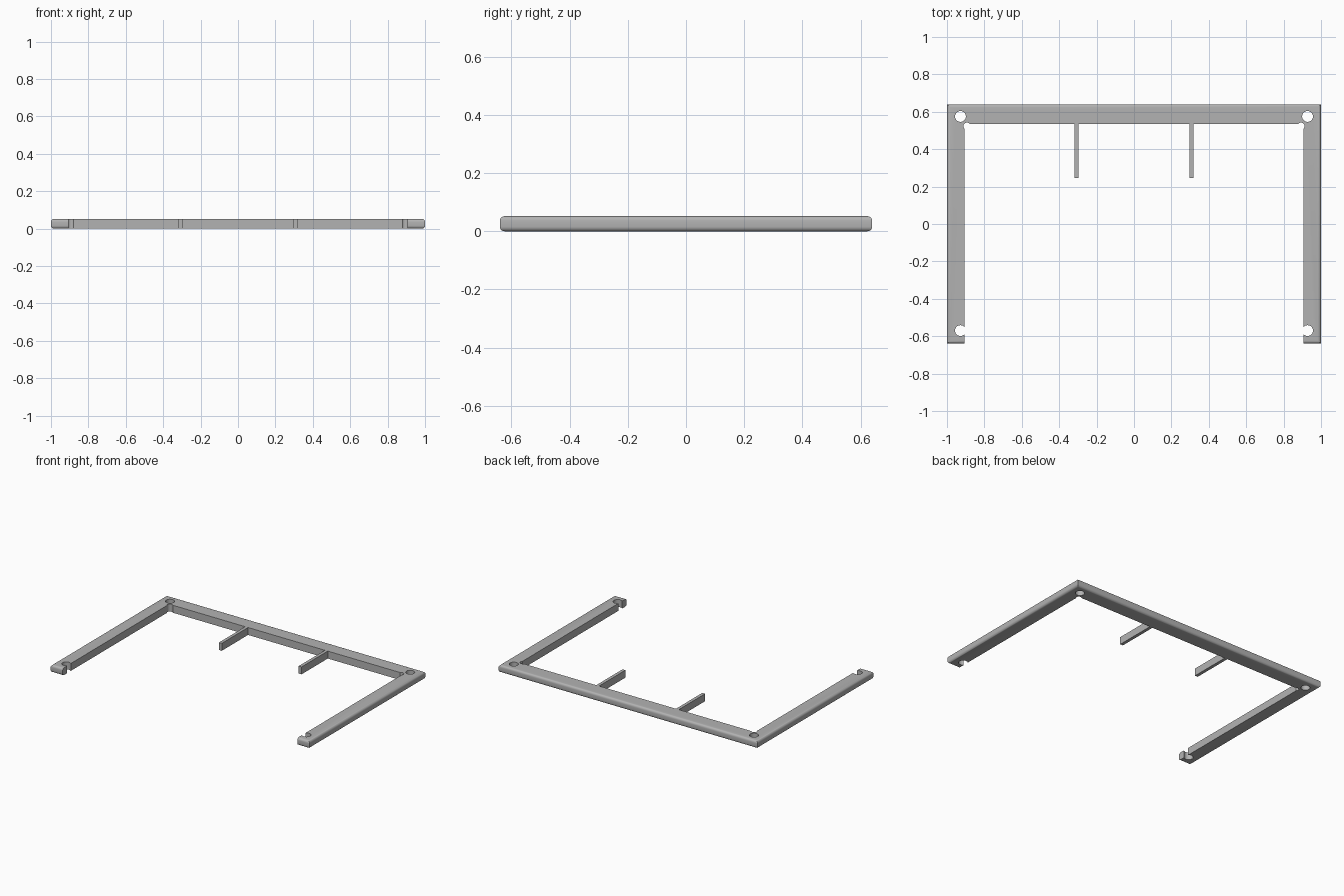
import bpy, bmesh, math

old = bpy.data.objects.get("Cube")
if old:
    bpy.data.objects.remove(old, do_unlink=True)

H = 0.052                     # plate thickness
X, Y = 1.0, 0.64              # outer half sizes
IN_X, IN_Y = 0.907, 0.535     # inner opening

grey = bpy.data.materials.new("plain grey")
grey.use_nodes = True
colour = (0.45, 0.45, 0.45, 1)
grey.diffuse_color = colour
grey.node_tree.nodes["Principled BSDF"].inputs["Base Color"].default_value = colour


def finish(bm, name):
    bmesh.ops.recalc_face_normals(bm, faces=bm.faces[:])
    mesh = bpy.data.meshes.new(name)
    bm.to_mesh(mesh)
    bm.free()
    mesh.materials.append(grey)
    obj = bpy.data.objects.new(name, mesh)
    bpy.context.collection.objects.link(obj)
    return obj


def box(name, x0, x1, y0, y1, z0, z1):
    bm = bmesh.new()
    bmesh.ops.create_cube(bm, size=1)
    for v in bm.verts:
        v.co = (x1 if v.co.x > 0 else x0, y1 if v.co.y > 0 else y0,
                z1 if v.co.z > 0 else z0)
    return finish(bm, name)


def cylinder(name, x, y, r):
    bm = bmesh.new()
    bmesh.ops.create_cone(bm, cap_ends=True, segments=32, radius1=r, radius2=r, depth=0.2)
    bmesh.ops.translate(bm, verts=bm.verts[:], vec=(x, y, H / 2))
    return finish(bm, name)


# U-shaped frame with rounded outer rims
bm = bmesh.new()
outline = [(-X, -Y), (-IN_X, -Y), (-IN_X, IN_Y), (IN_X, IN_Y),
           (IN_X, -Y), (X, -Y), (X, Y), (-X, Y)]
base = bm.faces.new([bm.verts.new((x, y, 0)) for x, y in outline])
top = bmesh.ops.extrude_face_region(bm, geom=[base])["geom"]
bmesh.ops.translate(bm, verts=[g for g in top if isinstance(g, bmesh.types.BMVert)],
                    vec=(0, 0, H))
bmesh.ops.recalc_face_normals(bm, faces=bm.faces[:])


def on_rim(edge):
    a, b = (v.co for v in edge.verts)
    flat = abs(a.z - b.z) < 1e-5
    side = abs(a.x - b.x) < 1e-5 and abs(a.x) > X - 0.01
    end = abs(a.y - b.y) < 1e-5 and abs(a.y) > Y - 0.01
    return flat and (side or end)


bmesh.ops.bevel(bm, geom=[e for e in bm.edges if on_rim(e)], offset=0.016,
                segments=5, profile=0.5, affect='EDGES')
frame = finish(bm, "frame")

# Screw holes, open front slots and inner corner reliefs
cutters = []
for s in (-1, 1):
    cutters += [
        cylinder("rear_hole_cutter", s * 0.928, 0.575, 0.029),
        cylinder("front_hole_cutter", s * 0.928, -0.57, 0.029),
        box("slot_cutter", *sorted((s * 0.928, s * 0.88)), -0.59, -0.55, -0.1, 0.2),
        cylinder("corner_relief_cutter", s * 0.893, 0.523, 0.019),
    ]
bpy.context.view_layer.objects.active = frame
for c in cutters:
    c.hide_render = True
    mod = frame.modifiers.new("cut", 'BOOLEAN')
    mod.operation, mod.solver, mod.object = 'DIFFERENCE', 'EXACT', c
    bpy.ops.object.modifier_apply(modifier=mod.name)
for c in cutters:
    bpy.data.objects.remove(c, do_unlink=True)

bpy.ops.object.select_all(action='DESELECT')
frame.select_set(True)
bpy.ops.object.shade_smooth_by_angle(angle=math.radians(30))

# Thin prongs reaching inward from the rear bar
for name, x in (("right_prong", -0.308), ("left_prong", 0.308)):
    box(name, x - 0.011, x + 0.011, 0.245, IN_Y + 0.01, 0, H)
